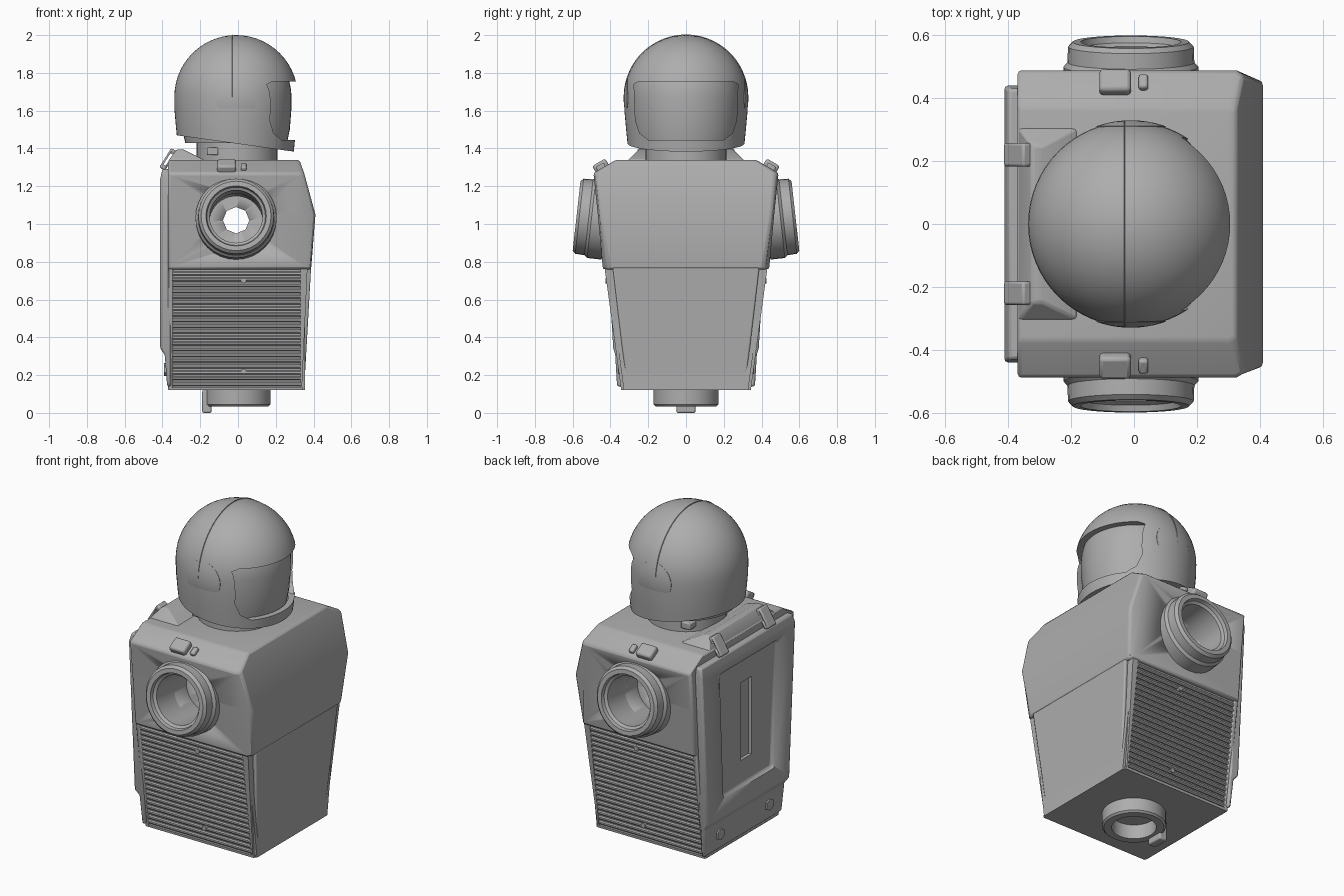
import bpy, bmesh, math
from mathutils import Matrix, Vector

if "Cube" in bpy.data.objects:
    bpy.data.objects.remove(bpy.data.objects["Cube"])

grey = bpy.data.materials.new("plain grey")
grey.use_nodes = True
colour = (0.42, 0.42, 0.42, 1)
grey.diffuse_color = colour
grey.node_tree.nodes["Principled BSDF"].inputs["Base Color"].default_value = colour


def finish(name, bm, matrix=None, bevel=0, smooth=True):
    if matrix:
        bm.transform(matrix)
    bmesh.ops.recalc_face_normals(bm, faces=bm.faces[:])
    mesh = bpy.data.meshes.new(name)
    bm.to_mesh(mesh)
    bm.free()
    mesh.materials.append(grey)
    obj = bpy.data.objects.new(name, mesh)
    bpy.context.collection.objects.link(obj)
    activate(obj)
    if smooth:
        bpy.ops.object.shade_smooth_by_angle(angle=math.radians(32))
    if bevel:
        mod = obj.modifiers.new("bevel", "BEVEL")
        mod.width, mod.segments = bevel, 2
        bpy.ops.object.modifier_apply(modifier=mod.name)
    return obj


def activate(obj):
    for other in bpy.context.selected_objects:
        other.select_set(False)
    obj.select_set(True)
    bpy.context.view_layer.objects.active = obj


def loft(name, sections, **kw):
    """Skin a stack of point loops and cap both ends."""
    bm = bmesh.new()
    rings = [[bm.verts.new(p) for p in s] for s in sections]
    for a, b in zip(rings, rings[1:]):
        for i in range(len(a)):
            j = (i + 1) % len(a)
            bm.faces.new((a[i], a[j], b[j], b[i]))
    bm.faces.new(rings[0])
    bm.faces.new(rings[-1])
    return finish(name, bm, **kw)


def slab(x0, x1, w, z):
    return [(x0, -w, z), (x1, -w, z), (x1, w, z), (x0, w, z)]


def box(name, size, place, turn=None, **kw):
    bm = bmesh.new()
    bmesh.ops.create_cube(bm, size=1)
    m = Matrix.Translation(place) @ (turn or Matrix()) @ Matrix.Diagonal((*size, 1))
    return finish(name, bm, matrix=m, **kw)


def lathe(name, profile, matrix=None, steps=48, closed=False):
    """Spin an (r, z) profile about local z."""
    bm = bmesh.new()
    vs = [bm.verts.new((r, 0, z)) for r, z in profile]
    edges = [bm.edges.new(p) for p in zip(vs, vs[1:])]
    if closed:
        edges.append(bm.edges.new((vs[-1], vs[0])))
    bmesh.ops.spin(bm, geom=vs + edges, cent=(0, 0, 0), axis=(0, 0, 1),
                   angle=math.tau, steps=steps, use_merge=True)
    bmesh.ops.remove_doubles(bm, verts=bm.verts[:], dist=0.0002)
    return finish(name, bm, matrix)


def cylinder(name, r, z0, z1, matrix=None, steps=32):
    return lathe(name, [(0, z0), (r, z0), (r, z1), (0, z1)], matrix, steps)


def cut(obj, cutter):
    cutter.hide_render = True
    activate(obj)
    mod = obj.modifiers.new("cut", "BOOLEAN")
    mod.object, mod.operation, mod.solver = cutter, "DIFFERENCE", "EXACT"
    bpy.ops.object.modifier_apply(modifier=mod.name)
    bpy.data.objects.remove(cutter)


def outward(side, place, tilt=0.0):
    """Frame whose z axis points out of the given side."""
    return Matrix.Translation(place) @ Matrix.Rotation(-side * (math.pi / 2 - tilt), 4, "X")


def body_ring(z, xs, w, xf, wf):
    half = [(-0.37, w), (xs, w), (xf, wf)]
    return [(x, -y, z) for x, y in half] + [(x, y, z) for x, y in reversed(half)]


# Upper torso with sloping front and shoulders
torso = loft("upper_torso", [
    body_ring(0.76, 0.365, 0.44, 0.387, 0.41),
    body_ring(1.05, 0.345, 0.467, 0.41, 0.455),
    body_ring(1.27, 0.325, 0.49, 0.35, 0.472),
    body_ring(1.34, 0.3, 0.37, 0.325, 0.36)], bevel=0.012)
TILT = math.radians(6.4)
sockets = {s: outward(s, (-0.01, s * 0.465, 1.03), TILT) for s in (-1, 1)}
for s, frame in sockets.items():
    cut(torso, cylinder("socket_cutter", 0.142, -0.2, 0.2, frame))
cut(torso, cylinder("through_cutter", 0.07, -0.6, 0.6, outward(1, (-0.01, 0, 1.02)), 8))


# Lower torso: core, front and rear plates, ribs
def width(z):
    return 0.343 + 0.087 * (z - 0.12) / 0.64


LOW, HIGH = 0.12, 0.77
loft("lower_torso", [slab(-0.36, 0.355, width(z) - 0.014, z) for z in (LOW, HIGH)])
loft("front_plate", [slab(0.33, 0.35, 0.312, LOW), slab(0.33, 0.387, 0.388, HIGH)], bevel=0.008)
loft("front_frame", [slab(0.33, 0.338, width(LOW), LOW), slab(0.33, 0.368, width(HIGH), HIGH)])
loft("rear_frame", [slab(-0.37, -0.345, width(z), z) for z in (LOW, HIGH)], bevel=0.006)
loft("bottom_lip", [slab(-0.36, 0.345, width(z), z) for z in (LOW, 0.135)])
RIBS = 20
for i in range(RIBS):
    z = 0.142 + i * 0.0308
    loft("side_rib", [slab(-0.35, 0.335, width(z) - 0.006, z),
                      slab(-0.35, 0.335, width(z), z + 0.006),
                      slab(-0.35, 0.335, width(z), z + 0.015),
                      slab(-0.35, 0.335, width(z) - 0.006, z + 0.021)], smooth=False)

# Arm sockets, shoulder buttons and side pins
for s, frame in sockets.items():
    lathe("arm_socket", [(0.14, -0.08), (0.14, 0.085), (0.155, 0.095), (0.16, 0.115),
                         (0.185, 0.115), (0.2, 0.1), (0.202, 0.05), (0.215, 0.035),
                         (0.215, -0.04)], frame, 32, True)
    slope = Matrix.Rotation(-s * math.radians(30), 4, "X")
    box("shoulder_button", (0.1, 0.08, 0.05), (-0.06, s * 0.45, 1.305), slope, bevel=0.012)
    box("shoulder_slit", (0.03, 0.05, 0.03), (0.03, s * 0.45, 1.3), slope, bevel=0.008)
    for z in (0.22, 0.70):
        cylinder("side_pin", 0.014, -0.03, 0.004, outward(s, (0.03, s * width(z), z)), 12)

# Back cover with a recessed panel and slot
cover = loft("back_cover", [slab(-0.375, -0.355, 0.365, 0.14), slab(-0.388, -0.355, 0.375, 0.31),
                            slab(-0.412, -0.355, 0.385, 0.34), slab(-0.412, -0.355, 0.44, 1.24),
                            slab(-0.4, -0.355, 0.43, 1.29)], bevel=0.01)
cut(cover, loft("panel_cutter", [slab(-0.5, -0.394, 0.24, 0.45), slab(-0.5, -0.394, 0.275, 1.2)],
                bevel=0.02))
cut(cover, box("slot_cutter", (0.2, 0.1, 0.46), (-0.475, 0, 0.83)))
for s in (-1, 1):
    bolt = Matrix.Translation((-0.37, s * 0.23, 0.23)) @ Matrix.Rotation(-math.pi / 2, 4, "Y")
    cylinder("back_bolt", 0.035, -0.01, 0.022, bolt, 6)
    # Slanted clasp loops over the top rear edge
    lean = Matrix.Rotation(math.radians(32), 4, "Y")
    clasp = box("back_clasp", (0.035, 0.075, 0.12), (-0.37, s * 0.22, 1.342), lean, bevel=0.008)
    cut(clasp, box("clasp_cutter", (0.014, 0.2, 0.07), (-0.37, s * 0.22, 1.342), lean))

# Raised saddle behind the neck
loft("rear_saddle", [slab(-0.37, -0.18, 0.31, 1.32), slab(-0.365, -0.18, 0.305, 1.34),
                     slab(-0.325, -0.29, 0.25, 1.395)], bevel=0.008)

# Waist peg with locating tab
lathe("waist_peg", [(0.12, 0.035), (0.12, 0.16), (0.172, 0.16), (0.172, 0.045), (0.162, 0.035)],
      closed=True)
box("peg_tab", (0.05, 0.1, 0.12), (-0.165, 0, 0.06), bevel=0.008)

# Neck
cylinder("neck", 0.215, 1.32, 1.5, Matrix.Translation((-0.005, 0, 0)))
box("neck_tab", (0.06, 0.4, 0.04), (-0.135, 0, 1.385), bevel=0.006)

# Helmet shell, trimmed along a slanted lower edge and opened for the face
CX, CZ, R = -0.01, 1.673, 0.327


def dome(r, low):
    arc = [(r * math.sin(a), CZ + r * math.cos(a))
           for a in (math.radians(90) * i / 14 for i in range(15))]
    return arc + [(r * 0.997, 1.6), (r * 0.97, 1.5), (r * 0.92, low)]


at_head = Matrix.Translation((CX, 0, 0))
helmet = lathe("helmet", dome(R, 1.34) + dome(R - 0.035, 1.34)[::-1], at_head, 64, True)
trim = Matrix.Rotation(math.atan2(0.085, 0.61), 4, "Y")
cut(helmet, box("trim_cutter", (1.4, 1, 0.3), (-0.036, 0, 1.278), trim))
half = [(0.25, 1.755), (0.275, 1.74), (0.268, 1.55), (0.245, 1.48), (0.2, 1.445)]
window = [(y, z) for y, z in half] + [(-y, z) for y, z in reversed(half)]
cut(helmet, loft("face_cutter", [[(x, y, z) for y, z in window] for x in (0.05, 0.6)]))
activate(helmet)
bpy.ops.object.shade_smooth_by_angle(angle=math.radians(32))

# Recessed visor filling the helmet
lathe("visor", dome(R - 0.034, 1.43) + [(0, 1.43)], at_head)

# Ear caps and crown seam
for s in (-1, 1):
    rim = [(0.11 * i / 6, math.sqrt(0.33 ** 2 - (0.11 * i / 6) ** 2)) for i in range(7)]
    lathe("ear_cap", rim + [(0.11, 0.28), (0, 0.28)], outward(s, (CX, 0, CZ - 0.01)), 32)
seam = [(R - 0.005, -0.004), (R + 0.003, 0), (R - 0.005, 0.004)]
bm = bmesh.new()
arcs = [[bm.verts.new((CX - 0.02 + t, r * math.cos(a), CZ + r * math.sin(a))) for r, t in seam]
        for a in (math.pi * i / 48 for i in range(49))]
for a, b in zip(arcs, arcs[1:]):
    for k in range(2):
        bm.faces.new((a[k], a[k + 1], b[k + 1], b[k]))
finish("crown_seam", bm)
